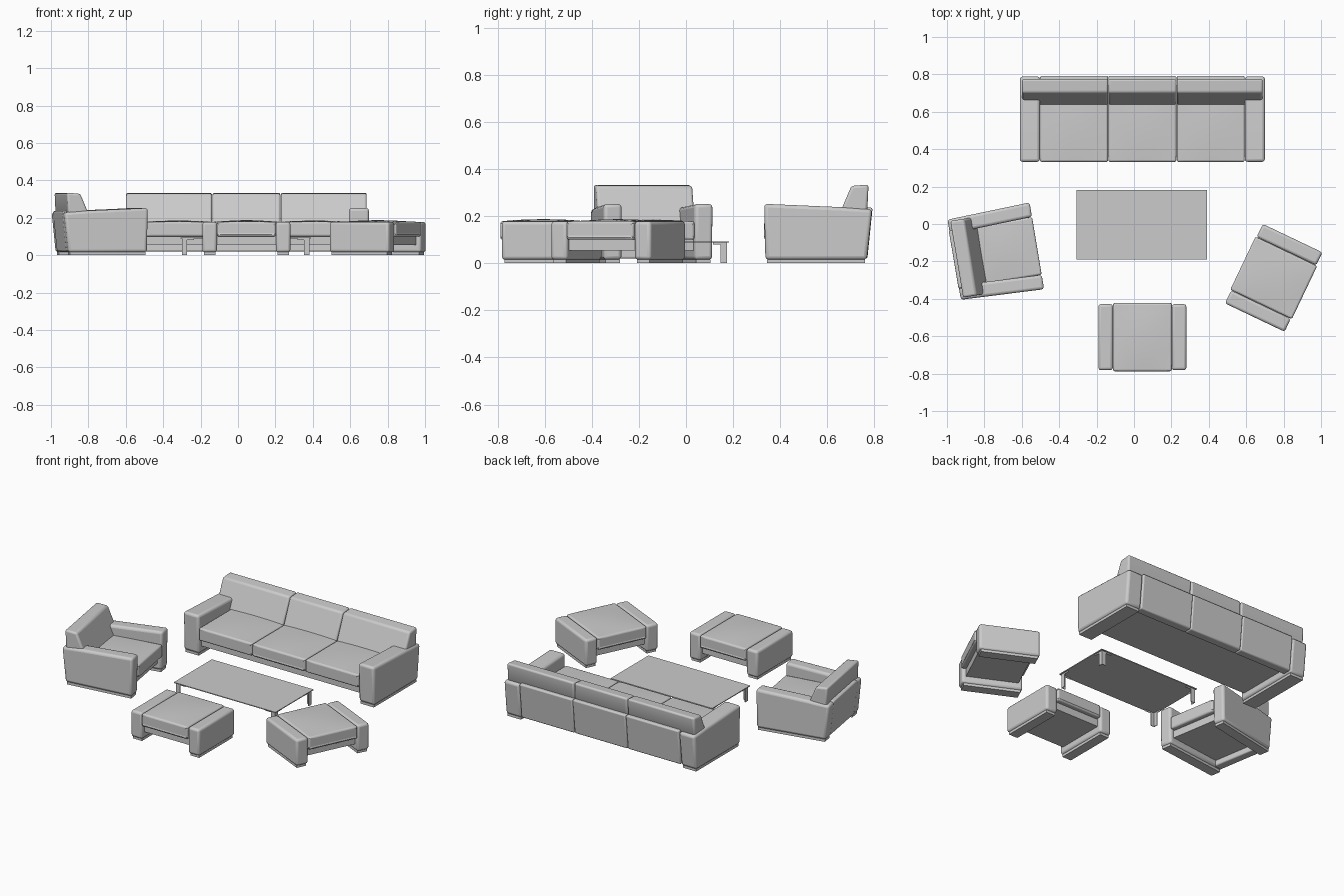
import bpy, bmesh
from math import radians
from mathutils import Matrix, Vector

if "Cube" in bpy.data.objects:
    bpy.data.objects.remove(bpy.data.objects["Cube"])


def finish(name, bm, M, bevel, segs=3):
    bmesh.ops.recalc_face_normals(bm, faces=bm.faces)
    me = bpy.data.meshes.new(name)
    bm.to_mesh(me)
    bm.free()
    ob = bpy.data.objects.new(name, me)
    bpy.context.collection.objects.link(ob)
    ob.matrix_world = M
    if bevel:
        b = ob.modifiers.new("bevel", 'BEVEL')
        b.width, b.segments = bevel, segs
        b.limit_method, b.angle_limit = 'ANGLE', radians(35)
        bpy.ops.object.select_all(action='DESELECT')
        ob.select_set(True)
        bpy.context.view_layer.objects.active = ob
        bpy.ops.object.shade_smooth_by_angle(angle=radians(40))
    return ob


def prism(name, M, profile, x0, x1, bevel=0.01, shear=0.0, y_ref=0.0):
    """Side profile (y, z) extruded along x; shear slides it sideways with depth."""
    bm = bmesh.new()
    a = [bm.verts.new((x0, y, z)) for y, z in profile]
    b = [bm.verts.new((x1, y, z)) for y, z in profile]
    bm.faces.new(a)
    bm.faces.new(b)
    n = len(profile)
    for i in range(n):
        j = (i + 1) % n
        bm.faces.new((a[i], a[j], b[j], b[i]))
    for v in bm.verts:
        v.co.x += shear * (v.co.y - y_ref)
    return finish(name, bm, M, bevel)


def box(name, M, lo, hi, bevel=0.0, puff=0.0):
    """Box; puff raises the middle of the top like a stuffed cushion."""
    lo, hi = Vector(lo), Vector(hi)
    c, s = (lo + hi) / 2, hi - lo
    bm = bmesh.new()
    bmesh.ops.create_cube(bm, size=1)
    if puff:
        bmesh.ops.subdivide_edges(bm, edges=bm.edges[:], cuts=7, use_grid_fill=True)
    for v in bm.verts:
        u, w, t = v.co
        lift = puff * (1 - (2 * u) ** 2) * (1 - (2 * w) ** 2) if t > 0.49 else 0
        v.co = (c.x + u * s.x, c.y + w * s.y, c.z + t * s.z + lift)
    return finish(name, bm, M, bevel)


def place(x, y, angle=0):
    return Matrix.Translation((x, y, 0)) @ Matrix.Rotation(radians(angle), 4, 'Z')


def sofa(label, M, w, d, arm, n, flare=0.0):
    f, r, inner = -d / 2, d / 2, w / 2 - arm
    # arms with plinth feet
    side = [(f + 0.005, 0.015), (f, 0.252), (r - 0.13, 0.238), (r, 0.228), (r - 0.022, 0.015)]
    foot = [(f + 0.012, 0), (f + 0.012, 0.016), (r - 0.03, 0.016), (r - 0.03, 0)]
    for s, nm in ((-1, "left"), (1, "right")):
        prism(f"{label}_{nm}_arm", M, side, s * inner, s * w / 2, 0.015, -s * flare, f)
        prism(f"{label}_{nm}_foot", M, foot, s * (inner + 0.008), s * (w / 2 - 0.008),
              0, -s * flare, f)
    # base rail under the seat
    box(f"{label}_base", M, (-inner, f + 0.03, 0.055), (inner, r - 0.05, 0.105))
    step = 2 * inner / n
    back = [(r - 0.075, 0.02), (r - 0.06, 0.24), (r + 0.002, 0.235), (r - 0.02, 0.02)]
    pad = [(r - 0.155, 0.17), (r - 0.088, 0.328), (r - 0.015, 0.334), (r - 0.02, 0.23), (r - 0.06, 0.17)]
    over = arm - 0.012
    for i in range(n):
        x0, x1 = -inner + i * step, -inner + (i + 1) * step
        # seat cushion, back panel, leaning back cushion (end ones sit over the arms)
        box(f"{label}_seat_{i}", M, (x0 + 0.001, f, 0.1), (x1 - 0.001, r - 0.08, 0.178), 0.01, 0.007)
        prism(f"{label}_back_panel_{i}", M, back, x0 + 0.001, x1 - 0.001, 0.008)
        shrink = over - flare * (d - 0.06)
        prism(f"{label}_back_cushion_{i}", M, pad,
              x0 - (shrink if i == 0 else -0.001), x1 + (shrink if i == n - 1 else -0.001), 0.011)


def footstool(label, M, w=0.47, d=0.365, arm=0.078):
    f, inner = d / 2, w / 2 - arm
    for s, nm in ((-1, "left"), (1, "right")):
        a, b = sorted((s * (inner + 0.001), s * w / 2))
        box(f"{label}_{nm}_side", M, (a, -f + 0.006, 0.015), (b, f - 0.006, 0.178), 0.014)
        box(f"{label}_{nm}_foot", M, (a + 0.008, -f + 0.018, 0), (b - 0.008, f - 0.018, 0.016))
    box(f"{label}_base", M, (-inner - 0.01, -f + 0.03, 0.055), (inner + 0.01, f - 0.03, 0.105))
    box(f"{label}_cushion", M, (-inner, -f, 0.1), (inner, f, 0.178), 0.01, 0.009)


# seating group
sofa("sofa", place(0.045, 0.561), 1.31, 0.458, 0.107, 3)
sofa("armchair", place(-0.741, -0.154, 99.5), 0.47, 0.45, 0.078, 1, 0.04)
footstool("front_footstool", place(0.045, -0.605))
footstool("side_footstool", place(0.747, -0.288, 64.5))

# coffee table: thin top on folded corner legs
T = place(0.041, -0.003)
hx, hy, t = 0.349, 0.186, 0.004
box("table_top", T, (-hx, -hy, 0.088), (hx, hy, 0.093))
for sx in (-1, 1):
    for sy in (-1, 1):
        ox, oy = sx * (hx - 0.008), sy * (hy - 0.008)

        def plate(name, dx, dy, z0, z1):
            xs, ys = sorted((ox, ox - sx * dx)), sorted((oy, oy - sy * dy))
            box(name, T, (xs[0], ys[0], z0), (xs[1], ys[1], z1))

        plate("table_leg_front_plate", 0.028, t, 0, 0.088)
        plate("table_leg_side_plate", t, 0.028, 0, 0.088)
        plate("table_bracket_long", 0.065, t, 0.08, 0.088)
        plate("table_bracket_short", t, 0.06, 0.08, 0.088)
